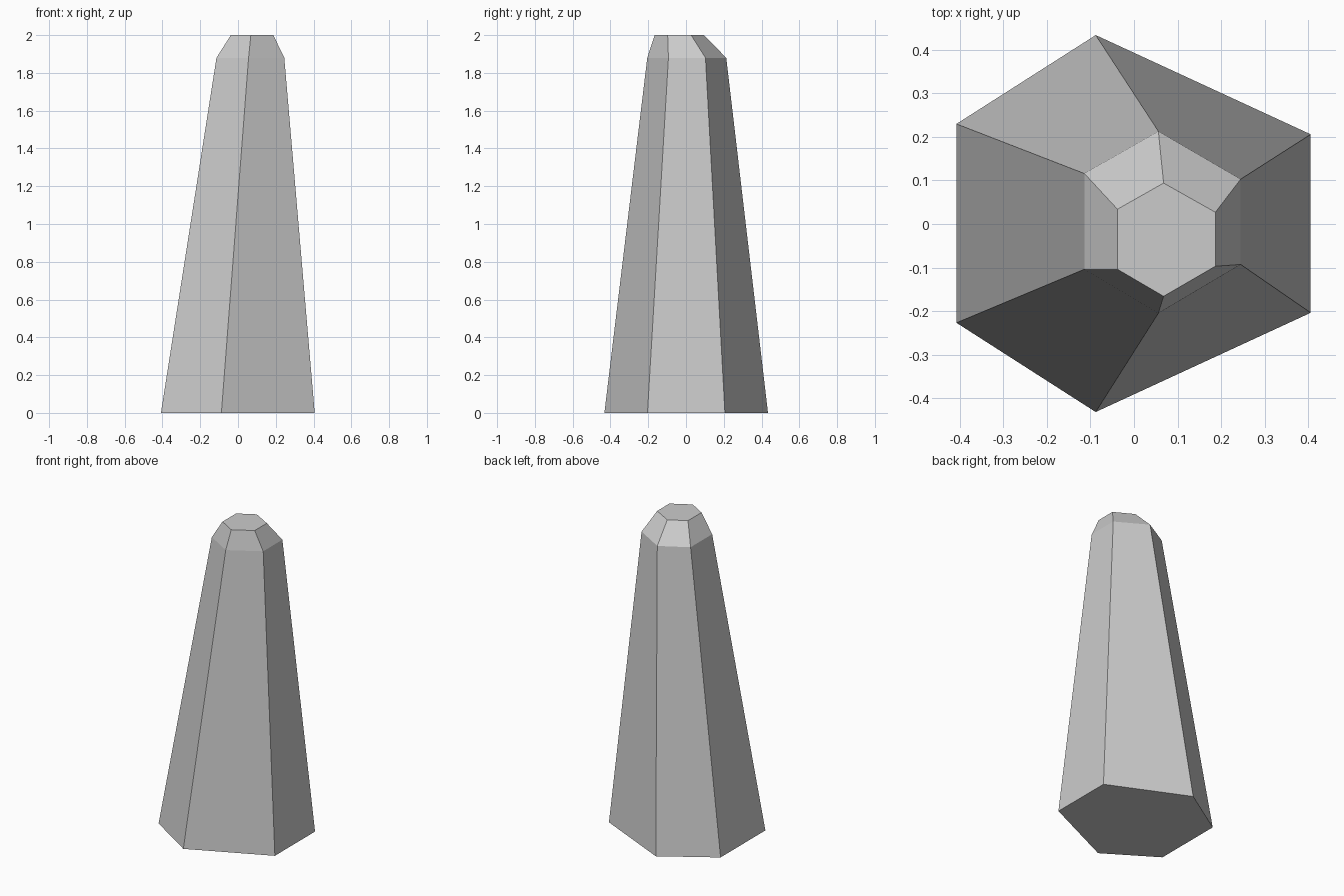
import bpy, bmesh

if "Cube" in bpy.data.objects:
    bpy.data.objects.remove(bpy.data.objects["Cube"])

# Three hexagonal cross-sections, bottom to top: (height, outline)
SECTIONS = [
    (0.0, [(-.408, .23), (-.408, -.227), (-.088, -.432), (.406, -.204), (.406, .206), (-.088, .434)]),
    (1.88, [(-.114, .116), (-.114, -.104), (.056, -.205), (.245, -.093), (.245, .103), (.056, .213)]),
    (2.0, [(-.038, .034), (-.038, -.104), (.068, -.166), (.187, -.097), (.187, .027), (.068, .094)]),
]


def loft(name, sections):
    bm = bmesh.new()
    rings = [[bm.verts.new((x, y, z)) for x, y in pts] for z, pts in sections]
    n = len(rings[0])
    for low, high in zip(rings, rings[1:]):
        for i in range(n):
            j = (i + 1) % n
            bm.faces.new((low[i], low[j], high[j], high[i]))
    bm.faces.new(rings[0][::-1])
    bm.faces.new(rings[-1])
    bmesh.ops.recalc_face_normals(bm, faces=bm.faces)
    mesh = bpy.data.meshes.new(name)
    bm.to_mesh(mesh)
    bm.free()
    obj = bpy.data.objects.new(name, mesh)
    bpy.context.collection.objects.link(obj)
    return obj


# Leaning stone pillar with a chamfered tip
loft("stone_pillar", SECTIONS)
